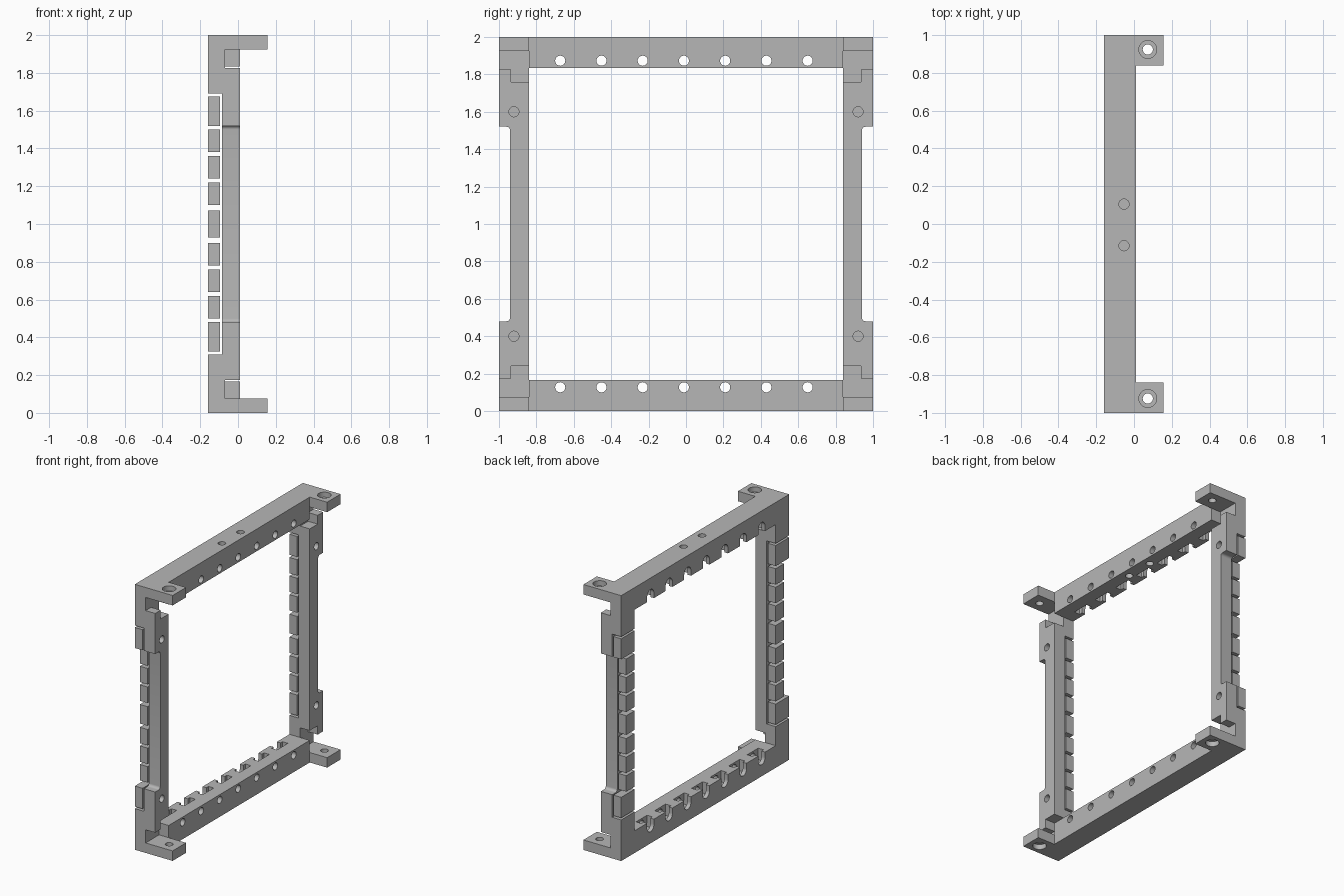
import bpy, bmesh
from math import cos, sin, pi

cube = bpy.data.objects.get("Cube")
if cube:
    bpy.data.objects.remove(cube, do_unlink=True)

grey = bpy.data.materials.new("plain grey")
grey.use_nodes = True
COLOUR = (0.47, 0.47, 0.47, 1)
grey.diffuse_color = COLOUR
grey.node_tree.nodes["Principled BSDF"].inputs["Base Color"].default_value = COLOUR


def prism(name, points, axis, start, end):
    """Extrude a 2D outline along an axis: x takes (y,z), y takes (x,z), z takes (x,y)."""
    place = {"x": lambda a, b, t: (t, a, b),
             "y": lambda a, b, t: (a, t, b),
             "z": lambda a, b, t: (a, b, t)}[axis]
    bm = bmesh.new()
    face = bm.faces.new([bm.verts.new(place(a, b, start)) for a, b in points])
    grown = bmesh.ops.extrude_face_region(bm, geom=[face])
    moved = [v for v in grown["geom"] if isinstance(v, bmesh.types.BMVert)]
    bmesh.ops.translate(bm, verts=moved, vec=place(0, 0, end - start))
    bmesh.ops.recalc_face_normals(bm, faces=bm.faces)
    mesh = bpy.data.meshes.new(name)
    bm.to_mesh(mesh)
    bm.free()
    mesh.materials.append(grey)
    obj = bpy.data.objects.new(name, mesh)
    bpy.context.collection.objects.link(obj)
    return obj


def rect(a0, a1, b0, b1):
    return [(a0, b0), (a1, b0), (a1, b1), (a0, b1)]


def arc(a, b, r, first=0, last=2 * pi, count=32):
    step = (last - first) / count
    return [(a + r * cos(first + i * step), b + r * sin(first + i * step))
            for i in range(count + (last - first < 6))]


def cut(target, cutters):
    for cutter in cutters:
        cutter.hide_render = True
        mod = target.modifiers.new("cut", "BOOLEAN")
        mod.operation, mod.solver, mod.object = "DIFFERENCE", "EXACT", cutter
    bpy.context.view_layer.update()
    graph = bpy.context.evaluated_depsgraph_get()
    mesh = bpy.data.meshes.new_from_object(target.evaluated_get(graph))
    target.modifiers.clear()
    target.data = mesh
    for cutter in cutters:
        bpy.data.objects.remove(cutter, do_unlink=True)


BACK, FRONT, INNER, HOLE = -0.16, 0.01, 0.84, 0.027

for level in ("top", "bottom"):
    # Heights are given for the top end and flipped for the bottom one
    def flip(points):
        return points if level == "top" else [(a, 2 - z) for a, z in points]

    def height(z):
        return z if level == "top" else 2 - z

    # Crossbar with screw holes, nut slots and open necks
    bar = prism(level + "_crossbar", flip(rect(-INNER, INNER, 1.833, 2)), "x", BACK, FRONT)
    tools = []
    for i in range(-3, 4):
        y = -0.011 + i * 0.2205
        tools.append(prism("hole", flip(arc(y, 1.873, HOLE)), "x", -0.3, 0.1))
        neck = arc(y, 1.873, 0.04, 0, pi, 16) + [(y - 0.04, 1.8), (y + 0.04, 1.8)]
        tools.append(prism("neck", flip(neck), "x", -0.3, -0.11))
        tools.append(prism("slot", flip(rect(y - 0.065, y + 0.065, 1.8, 1.918)),
                           "x", -0.13, -0.085))
    if level == "top":
        for y in (-0.115, 0.105):
            tools.append(prism("hole", arc(-0.053, y, HOLE), "z", 1.7, 2.1))
    cut(bar, tools)

    # L-shaped corner brackets with counterbored ears
    profile = [(BACK, 1.69), (-0.07, 1.69), (-0.07, 1.925),
               (0.155, 1.925), (0.155, 2), (BACK, 2)]
    for side, s in (("front", -1), ("rear", 1)):
        bracket = prism(f"{level}_{side}_bracket", flip(profile), "y", s * INNER, s)
        cut(bracket, [
            prism("bore", arc(0.073, s * 0.924, HOLE), "z", height(1.8), height(2.1)),
            prism("recess", arc(0.073, s * 0.924, 0.047), "z", height(1.962), height(2.1))])

for side, s in (("front", -1), ("rear", 1)):
    # Upright post with stepped ends and a filleted relief on the outside
    upper = [(INNER, 1.76), (0.935, 1.76), (0.935, 1.826), (1, 1.826), (1, 1.52)]
    upper += arc(0.96, 1.5, 0.02, pi / 2, pi, 6)
    outline = upper + [(y, 2 - z) for y, z in reversed(upper)]
    post = prism(side + "_post", [(s * y, z) for y, z in outline], "x", -0.085, FRONT)
    cut(post, [prism("hole", arc(s * 0.92, z, HOLE), "x", -0.2, 0.1) for z in (0.4, 1.6)])

    # Row of separate blocks behind the post; the end blocks are wider
    rows = [(1.52, 1.675, 1), (1.38, 1.5, 0.94), (1.24, 1.36, 0.94), (1.1, 1.22, 0.94)]
    rows += [(2 - b, 2 - a, w) for a, b, w in reversed(rows)]
    rows.insert(4, (0.928, 1.072, 0.94))
    for n, (low, high, outer) in enumerate(rows):
        prism(f"{side}_block_{n + 1}", rect(s * INNER, s * outer, low, high), "x", BACK, -0.095)

# Smooth the bores while keeping every edge crisp
for obj in bpy.context.scene.objects:
    if obj.type == "MESH":
        obj.select_set(True)
        bpy.context.view_layer.objects.active = obj
bpy.ops.object.shade_smooth_by_angle(angle=pi / 6)
